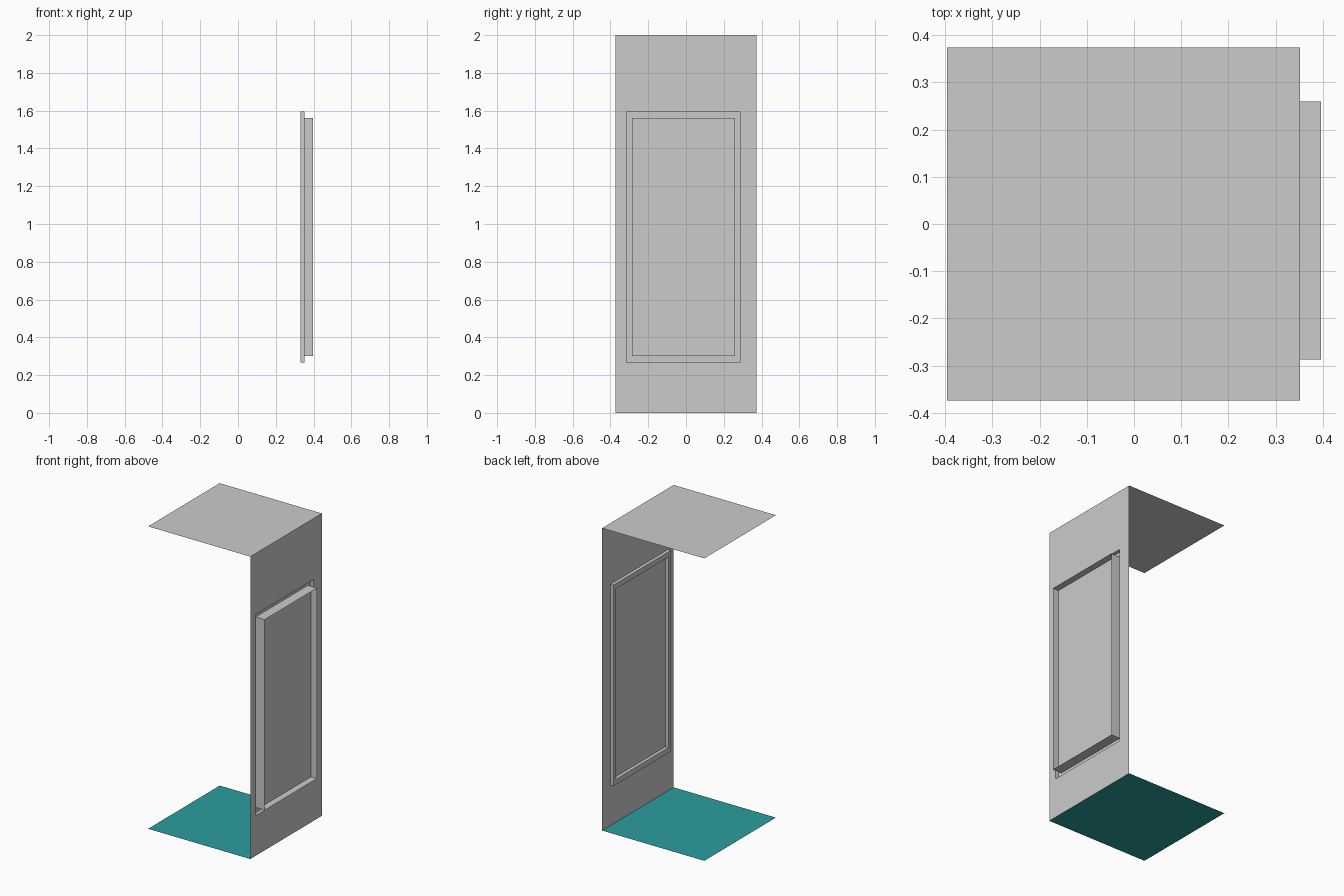
import bpy

if "Cube" in bpy.data.objects:
    bpy.data.objects.remove(bpy.data.objects["Cube"])

X0, XW, X1 = -0.396, 0.352, 0.396   # open side, wall plane, outer rim of casing
XR = 0.33                           # inner face of window frame
HALF, TOP = 0.374, 2.0

# (y min, y max, z min, z max)
WALL = (-HALF, HALF, 0.0, TOP)
OUTER = (-0.316, 0.286, 0.266, 1.596)
INNER = (-0.287, 0.26, 0.302, 1.562)


def loop(x, r):
    y0, y1, z0, z1 = r
    return [(x, y0, z0), (x, y1, z0), (x, y1, z1), (x, y0, z1)]


def add(name, verts, faces):
    mesh = bpy.data.meshes.new(name)
    mesh.from_pydata(verts, [], faces)
    mesh.update()
    ob = bpy.data.objects.new(name, mesh)
    bpy.context.collection.objects.link(ob)
    return ob


def skin(name, loops):
    """Join successive four-point loops with bands of quads."""
    verts = [p for l in loops for p in l]
    faces = []
    for k in range(len(loops) - 1):
        a, b = 4 * k, 4 * k + 4
        for i in range(4):
            j = (i + 1) % 4
            faces.append((a + i, a + j, b + j, b + i))
    return add(name, verts, faces)


def slab(name, z):
    return add(name, [(X0, -HALF, z), (XW, -HALF, z), (XW, HALF, z), (X0, HALF, z)],
               [(0, 1, 2, 3)])


# Floor and ceiling sheets
floor = slab("floor", 0.0)
teal = bpy.data.materials.new("teal")
teal.diffuse_color = (0.024, 0.34, 0.34, 1)
teal.use_nodes = True
teal.node_tree.nodes["Principled BSDF"].inputs["Base Color"].default_value = teal.diffuse_color
floor.data.materials.append(teal)
slab("ceiling", TOP)

# Side wall with a rectangular opening
skin("side_wall", [loop(XW, WALL), loop(XW, OUTER)])

# Window frame: inward step, flat border, then the outward casing
skin("window_frame", [loop(XW, OUTER), loop(XR, OUTER), loop(XR, INNER), loop(X1, INNER)])

# Flat pane set inside the frame
add("window_pane", loop(XW, INNER), [(0, 1, 2, 3)])
